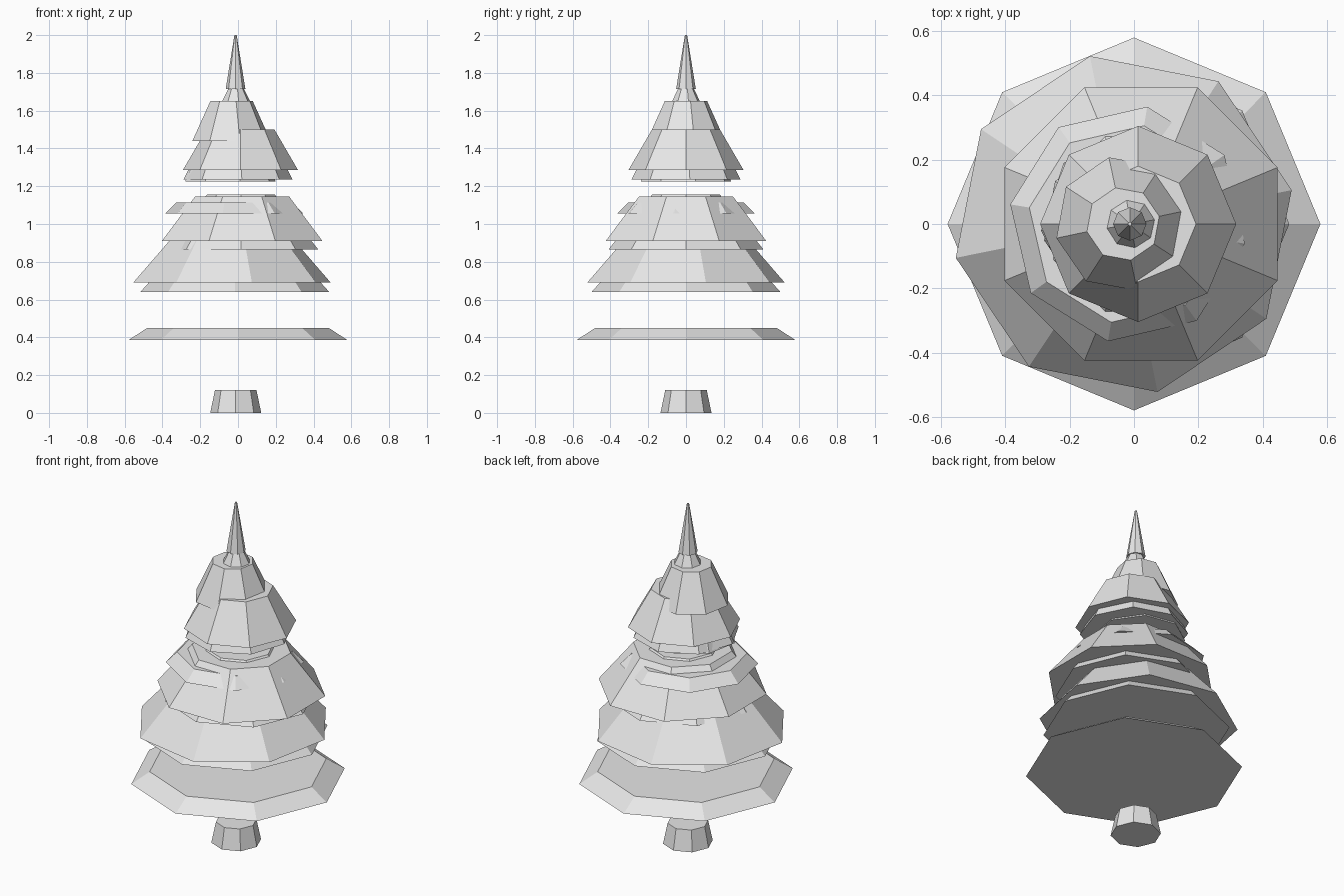
import bpy
import math

cube = bpy.data.objects.get("Cube")
if cube:
    bpy.data.objects.remove(cube, do_unlink=True)

SIDES = 8

# Single flat colour
grey = bpy.data.materials.new("light_grey")
grey.use_nodes = True
colour = (0.8, 0.8, 0.8, 1.0)
grey.diffuse_color = colour
grey.node_tree.nodes["Principled BSDF"].inputs["Base Color"].default_value = colour


def tier(name, x, bottom, top, r_bottom, r_top, turn=0):
    """Closed eight-sided frustum; a corner points along +x before the turn."""
    bpy.ops.mesh.primitive_cone_add(
        vertices=SIDES, radius1=r_bottom, radius2=r_top, depth=top - bottom,
        location=(x, 0, (bottom + top) / 2),
        rotation=(0, 0, math.radians(turn)))
    obj = bpy.context.object
    obj.name = name
    obj.data.materials.append(grey)
    return obj


# Trunk stub
tier("trunk", -0.012, 0, 0.12, 0.135, 0.11)

# Wide lowest skirt
tier("bottom_skirt", 0, 0.385, 0.45, 0.58, 0.48)

# Lower foliage
tier("lower_foliage_inner", -0.017, 0.64, 0.84, 0.50, 0.32)
tier("lower_foliage_outer", -0.032, 0.69, 0.92, 0.533, 0.33, 11.4)

# Middle foliage
tier("middle_foliage_inner", 0.015, 0.865, 1.155, 0.41, 0.18)
tier("middle_foliage_outer", 0.022, 0.91, 1.145, 0.46, 0.27, 22.5)
tier("middle_foliage_collar", -0.02, 1.055, 1.115, 0.37, 0.31, -9.5)

# Upper foliage
tier("upper_foliage_base", -0.04, 1.225, 1.40, 0.245, 0.17, 12)
tier("upper_foliage_inner", 0, 1.235, 1.45, 0.29, 0.18, 4)
tier("upper_foliage_outer", 0.013, 1.285, 1.50, 0.305, 0.18)
tier("upper_foliage_crown", -0.034, 1.44, 1.65, 0.212, 0.115, 12)

# Neck and spire
tier("spire_neck", -0.01, 1.60, 1.74, 0.10, 0.03, 10)
tier("spire", -0.013, 1.715, 2.0, 0.052, 0.006)
